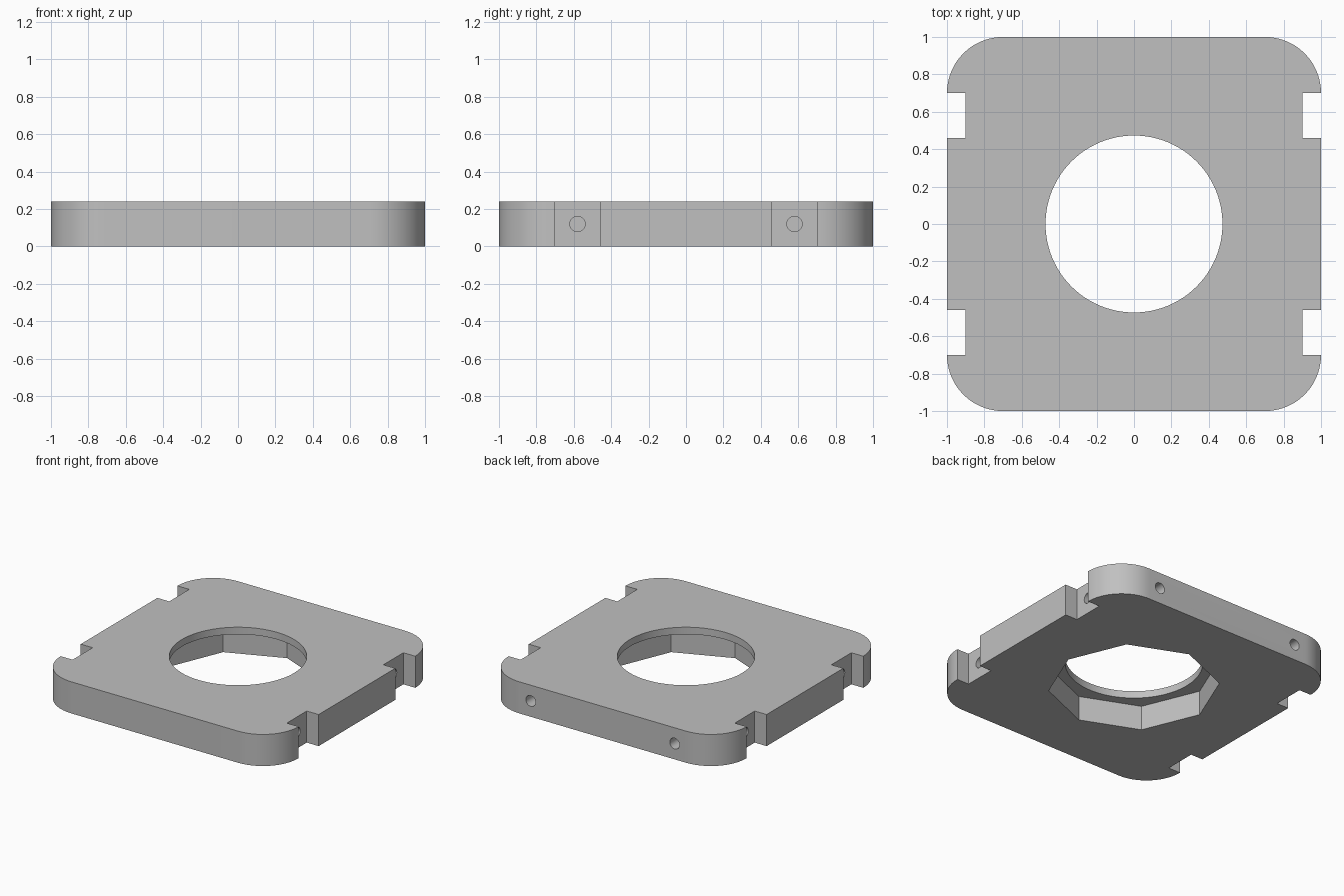
import bpy, bmesh
from math import cos, sin, pi

HEIGHT = 0.24
CORNER = 0.30       # corner radius
LEDGE = 0.186       # top of the octagonal pocket

cube = bpy.data.objects.get("Cube")
if cube:
    bpy.data.objects.remove(cube, do_unlink=True)

grey = bpy.data.materials.new("plain grey")
grey.use_nodes = True
grey.diffuse_color = (0.53, 0.53, 0.53, 1)
grey.node_tree.nodes["Principled BSDF"].inputs["Base Color"].default_value = grey.diffuse_color

# Quarter outline: side notch, then rounded corner
steps = 20
quarter = [(1, 0.46), (0.9, 0.46), (0.9, 0.70)]
for i in range(steps + 1):
    a = pi / 2 * i / steps
    quarter.append((1 - CORNER + CORNER * cos(a), 1 - CORNER + CORNER * sin(a)))

# Mirror the quarter around the plate
outline = list(quarter)
outline += [(-x, y) for x, y in reversed(quarter)]
outline += [(-x, -y) for x, y in quarter]
outline += [(x, -y) for x, y in reversed(quarter)]

# Plate body
bm = bmesh.new()
base = bm.faces.new([bm.verts.new((x, y, 0)) for x, y in outline])
lifted = bmesh.ops.extrude_face_region(bm, geom=[base])["geom"]
top_verts = [v for v in lifted if isinstance(v, bmesh.types.BMVert)]
bmesh.ops.translate(bm, verts=top_verts, vec=(0, 0, HEIGHT))
bmesh.ops.recalc_face_normals(bm, faces=bm.faces)
mesh = bpy.data.meshes.new("plate")
bm.to_mesh(mesh)
bm.free()
mesh.materials.append(grey)
plate = bpy.data.objects.new("plate", mesh)
bpy.context.collection.objects.link(plate)


def drill(sides, radius, depth, location, rotation=(0, 0, 0)):
    """Cut a prism-shaped hole out of the plate."""
    bpy.ops.mesh.primitive_cylinder_add(vertices=sides, radius=radius, depth=depth,
                                        location=location, rotation=rotation)
    cutter = bpy.context.object
    cutter.name = "hole_cutter"
    cutter.hide_render = True
    cutter.data.materials.append(grey)
    mod = plate.modifiers.new("hole", 'BOOLEAN')
    mod.operation = 'DIFFERENCE'
    mod.solver = 'EXACT'
    mod.object = cutter
    bpy.ops.object.select_all(action='DESELECT')
    bpy.context.view_layer.objects.active = plate
    plate.select_set(True)
    bpy.ops.object.modifier_apply(modifier=mod.name)
    bpy.data.objects.remove(cutter, do_unlink=True)


# Round bore and the octagonal pocket beneath it
drill(96, 0.473, 1, (0, 0, HEIGHT / 2))
drill(8, 0.59, 2 * LEDGE, (0, 0, 0))

# Blind bolt holes in the notch floors and the back edge
for side in (-1, 1):
    for end in (-1, 1):
        drill(24, 0.041, 0.5, (side * 0.9, end * 0.58, HEIGHT / 2), (0, pi / 2, 0))
    drill(24, 0.041, 0.6, (side * 0.605, 1, HEIGHT / 2), (pi / 2, 0, 0))

# Smooth curved walls, keep edges sharp
bpy.ops.object.shade_smooth_by_angle(angle=pi / 6)
